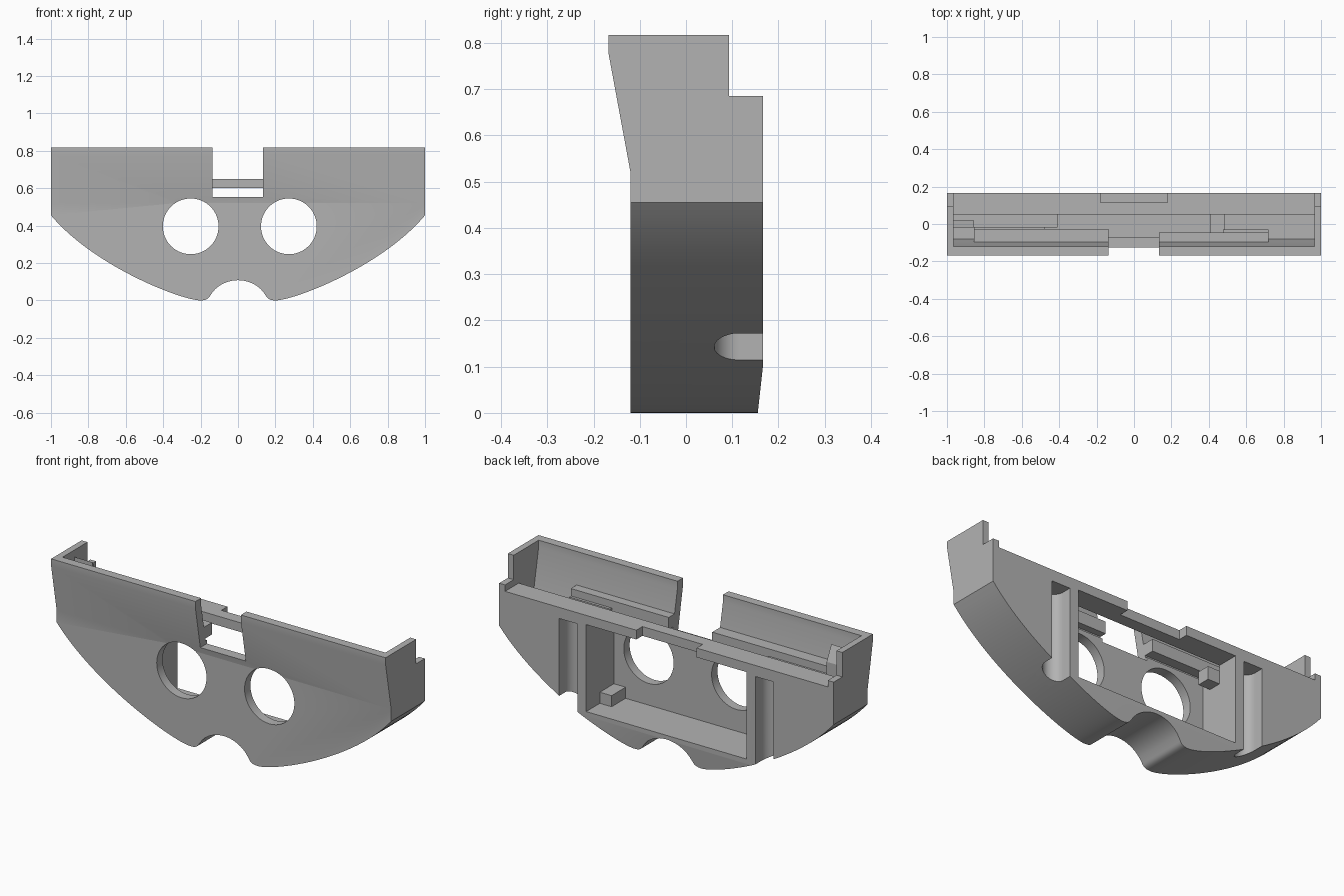
import bpy, bmesh, math
from mathutils import Vector
from mathutils.geometry import interpolate_bezier

cube = bpy.data.objects.get("Cube")
if cube:
    bpy.data.objects.remove(cube, do_unlink=True)

grey = bpy.data.materials.new("plain grey")
grey.use_nodes = True
grey.diffuse_color = (0.45, 0.45, 0.45, 1)
grey.node_tree.nodes["Principled BSDF"].inputs["Base Color"].default_value = (0.45, 0.45, 0.45, 1)


def prism(name, points, axis, start, end):
    """Extrude a 2D outline along an axis: x takes (y, z), y takes (x, z), z takes (x, y)."""
    bm = bmesh.new()
    def place(p, d):
        c = list(p)
        c.insert("xyz".index(axis), d)
        return c
    face = bm.faces.new([bm.verts.new(place(p, start)) for p in points])
    new = bmesh.ops.extrude_face_region(bm, geom=[face])["geom"]
    step = Vector(place((0, 0), end - start))
    bmesh.ops.translate(bm, vec=step, verts=[v for v in new if isinstance(v, bmesh.types.BMVert)])
    bmesh.ops.recalc_face_normals(bm, faces=bm.faces)
    mesh = bpy.data.meshes.new(name)
    bm.to_mesh(mesh)
    bm.free()
    mesh.materials.append(grey)
    obj = bpy.data.objects.new(name, mesh)
    bpy.context.collection.objects.link(obj)
    return obj


def box(name, x, y, z):
    return prism(name, [(x[0], y[0]), (x[1], y[0]), (x[1], y[1]), (x[0], y[1])], "z", *z)


def circle(cx, cy, r, n=64, start=0, sweep=2 * math.pi, closed=True):
    div = n if closed else n - 1
    return [(cx + r * math.cos(start + sweep * i / div),
             cy + r * math.sin(start + sweep * i / div)) for i in range(n)]


def cut(target, cutter):
    mod = target.modifiers.new("cut", "BOOLEAN")
    mod.operation = "DIFFERENCE"
    mod.solver = "EXACT"
    mod.object = cutter
    bpy.context.view_layer.objects.active = target
    bpy.ops.object.modifier_apply(modifier=mod.name)
    bpy.data.objects.remove(cutter, do_unlink=True)


def bezier(*pts, n=20):
    a, b, c, d = [Vector((*p, 0)) for p in pts]
    return [(v.x, v.y) for v in interpolate_bezier(a, b, c, d, n)]


# Shell outline: straight sides, curved belly, rounded lobes and central arch
half = [(1, 0.817)]
half += bezier((1, 0.455), (0.77, 0.18), (0.3, 0), (0.2, 0), n=30)
half += bezier((0.2, 0), (0.155, 0), (0.155, 0.02), (0.142, 0.035), n=8)[1:]
half += bezier((0.142, 0.035), (0.11, 0.085), (0.05, 0.108), (0, 0.108), n=12)[1:]
outline = half + [(-x, z) for x, z in half[-2::-1]]
shell = prism("shell", outline, "y", -0.168, 0.167)

# Flared front, rear shoulder and tapered lower back
cut(shell, prism("front_cut", [(-0.3, -0.1), (-0.12, -0.1), (-0.12, 0.52),
                               (-0.1717, 0.8), (-0.3, 0.8)], "x", -1.2, 1.2))
cut(shell, box("shoulder_cut", (-1.2, 1.2), (0.093, 0.3), (0.685, 1)))
cut(shell, prism("taper_cut", [(0.1685, 0.12), (0.153, -0.02), (0.3, -0.02), (0.3, 0.12)],
                 "x", -1.2, 1.2))

# Upper tray, open at the top and over the rear bar
cut(shell, prism("tray_cut", [(-0.0796, 0.57), (-0.12, 0.78), (-0.12, 0.9), (0.3, 0.9),
                              (0.3, 0.65), (0.05, 0.65), (0.05, 0.57)], "x", -0.965, 0.965))

# Rear pocket, front gap and rear bar notch
cut(shell, box("pocket_cut", (-0.48, 0.48), (-0.07, 0.3), (0.13, 0.6)))
cut(shell, box("gap_cut", (-0.137, 0.135), (-0.3, -0.05), (0.552, 1)))
cut(shell, box("bar_notch_cut", (-0.18, 0.18), (0.115, 0.3), (0.59, 0.9)))

# Round front holes
for x in (-0.253, 0.272):
    cut(shell, prism("hole_cut", circle(x, 0.396, 0.149), "y", -0.3, 0))

# Round-bottomed vertical grooves on the back
for x in (-0.586, 0.586):
    groove = circle(x, 0.116, 0.055, 24, math.pi, math.pi, False)
    groove += [(x + 0.055, 0.3), (x - 0.055, 0.3)]
    cut(shell, prism("groove_cut", groove, "z", -0.1, 0.59))

# Ledges inside the front wall, with a lower lip
box("right_ledge", (-0.855, -0.137), (-0.1, -0.028), (0.585, 0.65))
box("right_lip", (-0.855, -0.475), (-0.03, -0.015), (0.565, 0.61))
box("left_ledge", (0.135, 0.72), (-0.1, -0.045), (0.585, 0.65))
box("left_lip", (0.475, 0.72), (-0.05, -0.03), (0.565, 0.61))

# Corner stop and pocket brackets
prism("corner_stop", [(-0.02, 0.565), (0.02, 0.565), (0.02, 0.7), (-0.02, 0.78)],
      "x", -0.97, -0.855)
box("left_bracket", (0.41, 0.485), (-0.075, 0.05), (0.125, 0.19))
box("right_bracket", (-0.485, -0.41), (-0.02, 0.05), (0.5, 0.57))

# Smooth the curved walls while keeping hard edges
bpy.ops.object.select_all(action="DESELECT")
shell.select_set(True)
bpy.context.view_layer.objects.active = shell
bpy.ops.object.shade_smooth_by_angle(angle=math.radians(25))
